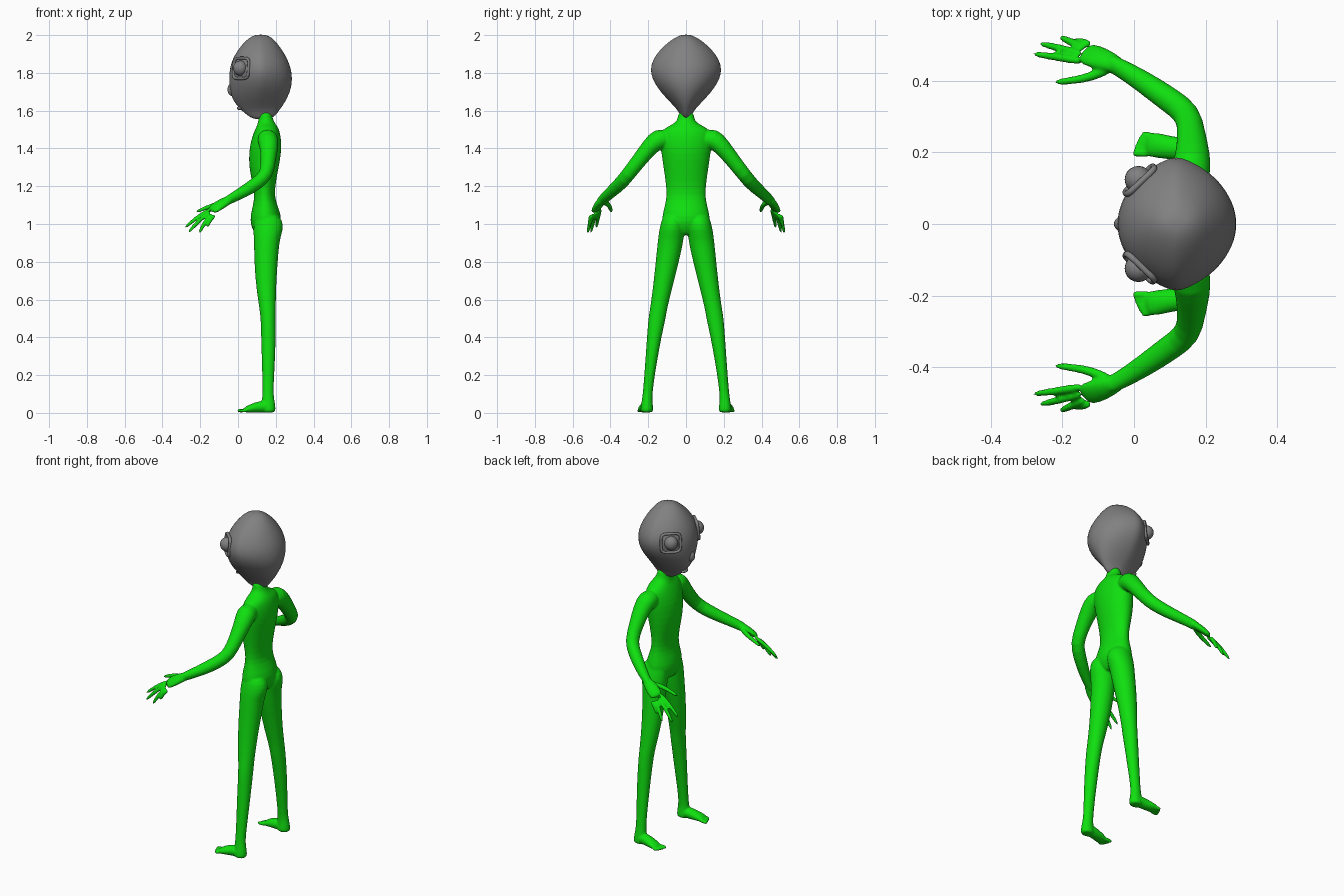
import bpy, bmesh, math
from mathutils import Vector, Matrix

def material(name, rgb):
    m = bpy.data.materials.new(name)
    m.diffuse_color = (*rgb, 1)
    return m

GREEN = material("green_skin", (0.005, 0.74, 0.005))
GREY = material("grey_head", (0.22, 0.22, 0.22))

def finish(name, bm, mat, subsurf=1):
    bmesh.ops.recalc_face_normals(bm, faces=bm.faces[:])
    me = bpy.data.meshes.new(name)
    bm.to_mesh(me)
    bm.free()
    me.materials.append(mat)
    me.polygons.foreach_set("use_smooth", [True] * len(me.polygons))
    ob = bpy.data.objects.new(name, me)
    bpy.context.collection.objects.link(ob)
    if subsurf:
        ob.modifiers.new("subsurf", 'SUBSURF').levels = subsurf
        ob.modifiers["subsurf"].render_levels = subsurf
    return ob

def bridge(bm, rings, closed=False):
    """Skin a list of point rings into a tube."""
    vs = [[bm.verts.new(p) for p in r] for r in rings]
    n = len(vs[0])
    pairs = list(zip(vs, vs[1:])) + ([(vs[-1], vs[0])] if closed else [])
    for a, b in pairs:
        for i in range(n):
            j = (i + 1) % n
            bm.faces.new((a[i], a[j], b[j], b[i]))
    if not closed:
        bm.faces.new(vs[0])
        bm.faces.new(vs[-1][::-1])

def slices(bm, rows, s=1, n=20, point=0.0):
    """Loft horizontal sections (z, x0, x1, y0, y1); point sharpens the sides."""
    rings = []
    for z, x0, x1, y0, y1 in rows:
        ring = []
        for i in range(n):
            t = 2 * math.pi * i / n
            tri = math.asin(max(-1, min(1, math.sin(t)))) / (math.pi / 2)
            w = (1 - point) * math.sin(t) + point * tri
            ring.append((((x0 + x1) + (x1 - x0) * math.cos(t)) / 2,
                         s * ((y0 + y1) + (y1 - y0) * w) / 2, z))
        rings.append(ring)
    bridge(bm, rings)

def limb(bm, path, hint, s=1, n=16):
    """Loft a path of (x, y, z, half width, half thickness)."""
    pts = [Vector(p[:3]) for p in path]
    rings = []
    for k, p in enumerate(path):
        t = (pts[min(k + 1, len(pts) - 1)] - pts[max(k - 1, 0)]).normalized()
        side = Vector(hint)
        side = (side - side.dot(t) * t).normalized()
        up = t.cross(side)
        ring = []
        for i in range(n):
            a = 2 * math.pi * i / n
            v = pts[k] + side * p[3] * math.cos(a) + up * p[4] * math.sin(a)
            ring.append((v.x, s * v.y, v.z))
        rings.append(ring)
    bridge(bm, rings)

# Body: overlapping lofts, fused into one skin
body = bmesh.new()
torso = [(1.60, .108, .18, .04), (1.56, .11, .182, .043), (1.535, .105, .195, .055),
         (1.515, .098, .21, .10), (1.49, .085, .222, .135), (1.44, .068, .23, .14),
         (1.38, .057, .23, .132), (1.30, .058, .216, .12), (1.22, .075, .20, .108),
         (1.15, .087, .193, .102), (1.10, .08, .208, .112), (1.04, .063, .232, .128),
         (.99, .068, .225, .128), (.955, .085, .205, .10), (.94, .10, .19, .06)]
slices(body, [(z, a, b, -w, w) for z, a, b, w in torso], n=24)

leg = [(1.06, .10, .20, .03, .115), (1.02, .085, .238, .008, .130), (.97, .08, .24, .006, .142),
       (.92, .083, .222, .012, .149), (.85, .085, .215, .025, .156), (.75, .088, .207, .05, .166),
       (.65, .098, .202, .075, .177), (.55, .113, .20, .10, .191), (.50, .12, .20, .107, .20),
       (.40, .122, .20, .13, .207), (.30, .125, .197, .148, .214), (.20, .128, .192, .165, .221),
       (.10, .13, .187, .178, .229), (.06, .125, .195, .178, .235), (.02, .12, .20, .172, .242),
       (.0, .125, .198, .174, .241)]
foot = [(.19, .207, .022, .028, .02), (.15, .208, .035, .033, .034), (.10, .212, .03, .033, .03),
        (.06, .221, .021, .036, .021), (.03, .223, .013, .035, .013)]
toe_tips = [(-.006, .197, .011), (-.002, .213, .009), (.004, .226, .009),
            (.011, .238, .009), (.02, .25, .009)]
arm = [(.15, .08, 1.45, .05, .05), (.158, .15, 1.452, .06, .058), (.165, .19, 1.41, .047, .05),
       (.16, .25, 1.335, .04, .04), (.153, .308, 1.26, .038, .037), (.10, .345, 1.215, .037, .037),
       (.03, .395, 1.17, .032, .032), (-.045, .44, 1.13, .027, .024), (-.08, .455, 1.11, .028, .02)]
hand = [(-.03, .435, 1.137, .022, .02), (-.07, .453, 1.117, .032, .022),
        (-.11, .468, 1.093, .038, .019), (-.145, .479, 1.068, .036, .013)]
# knuckle, tip of each finger
fingers = [((-.135, .452, 1.083), (-.287, .475, .975)), ((-.14, .472, 1.07), (-.268, .505, .948)),
           ((-.135, .488, 1.058), (-.208, .523, .945)), ((-.12, .50, 1.05), (-.165, .512, .98))]
for s in (1, -1):
    slices(body, leg, s)
    limb(body, foot, (0, 1, 0), s)
    for x, y, r in toe_tips:
        limb(body, [(.05, y, .014, r, r), (.02 + x / 2, y, .012, r, r),
                    (x, y, r, r * .9, r * .9)], (0, 1, 0), s, 10)
    limb(body, arm, (0, .8, .6), s)
    limb(body, hand, (.35, .75, -.5), s)
    for a, b in fingers:
        a, b = Vector(a), Vector(b)
        mid = a.lerp(b, .5) + Vector((-.006, .003, .008))
        limb(body, [(*a, .013, .013), (*mid, .012, .012), (*b, .009, .009)], (.35, .75, -.5), s, 10)
    # thumb
    limb(body, [(-.055, .442, 1.122, .017, .017), (-.115, .411, 1.104, .014, .014),
                (-.165, .401, 1.088, .012, .012), (-.226, .395, 1.062, .009, .009)],
         (0, 1, 0), s, 10)
ob = finish("body", body, GREEN)
fuse = ob.modifiers.new("fuse", 'REMESH')
fuse.mode = 'VOXEL'
fuse.voxel_size = 0.005
fuse.use_smooth_shade = True
soft = ob.modifiers.new("soften", 'SMOOTH')
soft.factor = 0.5
soft.iterations = 5

# Head: wide cranium tapering to a narrow chin
head = bmesh.new()
rows = [(2.003, .095, .145, .02), (1.988, .062, .178, .058), (1.96, .03, .205, .098),
        (1.92, -.002, .235, .143), (1.87, -.031, .264, .178), (1.82, -.045, .282, .193),
        (1.77, -.048, .288, .182), (1.72, -.045, .283, .153), (1.67, -.035, .263, .11),
        (1.63, -.01, .24, .07), (1.60, .02, .217, .043), (1.575, .05, .20, .03),
        (1.553, .085, .168, .02)]
slices(head, [(z, a, b, -w, w) for z, a, b, w in rows], n=32, point=.35)
finish("head", head, GREY)

# Nose and lips
def blob(name, centre, radii):
    bm = bmesh.new()
    bmesh.ops.create_uvsphere(bm, u_segments=20, v_segments=12, radius=1)
    bmesh.ops.scale(bm, vec=radii, verts=bm.verts)
    bmesh.ops.translate(bm, vec=centre, verts=bm.verts)
    return finish(name, bm, GREY, 0)

blob("nose", (-.031, 0, 1.712), (.025, .022, .034))
blob("lips", (.008, 0, 1.613), (.014, .026, .01))

# Eyes: ball in a squarish raised rim, set on the face
for s, side in ((1, "left"), (-1, "right")):
    blob(side + "_eye", (.012, s * .124, 1.825), (.038, .038, .04))
    normal = Vector((-.68, s * .72, .1)).normalized()
    across = Vector((0, 0, 1)).cross(normal).normalized()
    up = normal.cross(across)
    centre = Vector((.0165, s * .122, 1.824))
    rim = bmesh.new()
    rings = []
    for i in range(32):
        a = 2 * math.pi * i / 32
        c, d = math.cos(a), math.sin(a)
        k = .054 / (abs(c) ** 5 + abs(d) ** 5) ** .2
        out = across * c + up * d
        rings.append([centre + out * (k + .008 * math.cos(b)) + normal * (.009 * math.sin(b))
                      for b in (2 * math.pi * j / 8 for j in range(8))])
    bridge(rim, rings, closed=True)
    finish(side + "_eye_rim", rim, GREY, 0)
